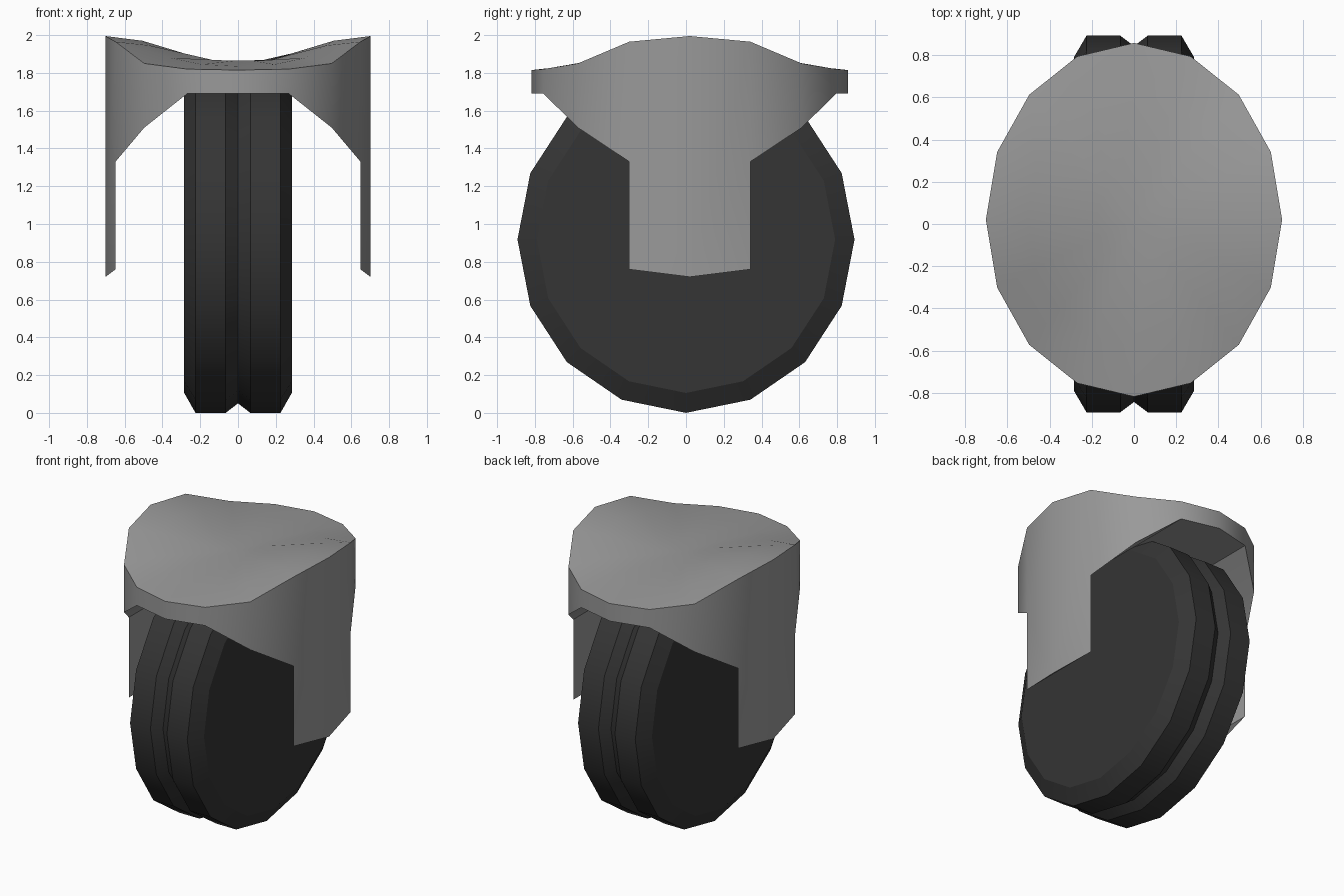
import bpy, bmesh, math

if "Cube" in bpy.data.objects:
    bpy.data.objects.remove(bpy.data.objects["Cube"])


def material(name, v):
    m = bpy.data.materials.new(name)
    m.diffuse_color = (v, v, v, 1)
    m.use_nodes = True
    m.node_tree.nodes["Principled BSDF"].inputs["Base Color"].default_value = m.diffuse_color
    return m


def finish(bm, name, mat, angle):
    bmesh.ops.remove_doubles(bm, verts=bm.verts, dist=0.0005)
    bmesh.ops.recalc_face_normals(bm, faces=bm.faces)
    me = bpy.data.meshes.new(name)
    bm.to_mesh(me)
    bm.free()
    me.materials.append(mat)
    ob = bpy.data.objects.new(name, me)
    bpy.context.collection.objects.link(ob)
    bpy.ops.object.select_all(action='DESELECT')
    bpy.context.view_layer.objects.active = ob
    ob.select_set(True)
    bpy.ops.object.shade_smooth_by_angle(angle=math.radians(angle))
    return ob


def face(bm, pts):
    return bm.faces.new([bm.verts.new(p) for p in pts])


N = 16
grey = material("housing grey", 0.32)
black = material("tyre black", 0.035)

# Wheel: grooved profile (x, radius) spun about the x axis
profile = [(-0.285, 0.81), (-0.225, 0.915), (-0.065, 0.915), (0, 0.865),
           (0.065, 0.915), (0.225, 0.915), (0.285, 0.81)]
bm = bmesh.new()
rings = []
for x, r in profile:
    rings.append([bm.verts.new((x, 0.975 * r * math.cos(i * math.tau / N),
                                0.918 + r * 1.003 * math.sin(i * math.tau / N)))
                  for i in range(N)])
for a, b in zip(rings, rings[1:]):
    for i in range(N):
        j = (i + 1) % N
        bm.faces.new((a[i], a[j], b[j], b[i]))
bm.faces.new(rings[0])
bm.faces.new(rings[-1])
finish(bm, "wheel", black, 24)

# Housing: oval cover with a saddle top, arched underside and two side legs
# heights by step (0 = side, 4 = front/back)
RIM = [1.995, 1.965, 1.85, 1.82, 1.815]
MID = [1.97, 1.945, 1.88, 1.845, 1.835]
ARCH = [1.33, 1.33, 1.51, 1.69, 1.69]
LEG = [0.72, 0.76]


def step(i):
    k = i % 8
    return min(k, 8 - k)


def at(i, z, s=1.0):
    a = i * math.tau / N
    return (0.702 * s * math.cos(a), 0.02 + 0.838 * s * math.sin(a), z)


bm = bmesh.new()
for i in range(N):
    j = i + 1
    p, q = step(i), step(j)
    # outer wall, reaching down to the leg end on the side segments
    pts = [at(i, RIM[p]), at(j, RIM[q])]
    if min(p, q) == 0:
        pts += [at(j, ARCH[1])] if q == 1 else []
        pts += [at(j, LEG[q]), at(i, LEG[p])]
        pts += [at(i, ARCH[1])] if p == 1 else []
    else:
        pts += [at(j, ARCH[q]), at(i, ARCH[p])]
    face(bm, pts)
    # saddle top in rings
    face(bm, [at(i, RIM[p]), at(j, RIM[q]), at(j, MID[q], 0.72), at(i, MID[p], 0.72)])
    face(bm, [at(i, MID[p], 0.72), at(j, MID[q], 0.72), at(j, 1.866, 0.25), at(i, 1.866, 0.25)])
    face(bm, [at(i, 1.866, 0.25), at(j, 1.866, 0.25), at(0, 1.864, 0)])

# arched underside: flat crown, then sloped strips and leg inner faces per side
face(bm, [at(i, 1.69) for i in (3, 4, 5, 11, 12, 13)])
for c, d in ((0, 1), (8, -1)):
    for k in (1, 2):
        face(bm, [at(c + d * k, ARCH[k]), at(c + d * (k + 1), ARCH[k + 1]),
                  at(c - d * (k + 1), ARCH[k + 1]), at(c - d * k, ARCH[k])])
    face(bm, [at(c + d, ARCH[1]), at(c - d, ARCH[1]), at(c - d, LEG[1]), at(c + d, LEG[1])])
    face(bm, [at(c + d, LEG[1]), at(c, LEG[0]), at(c - d, LEG[1])])
finish(bm, "housing", grey, 30)
